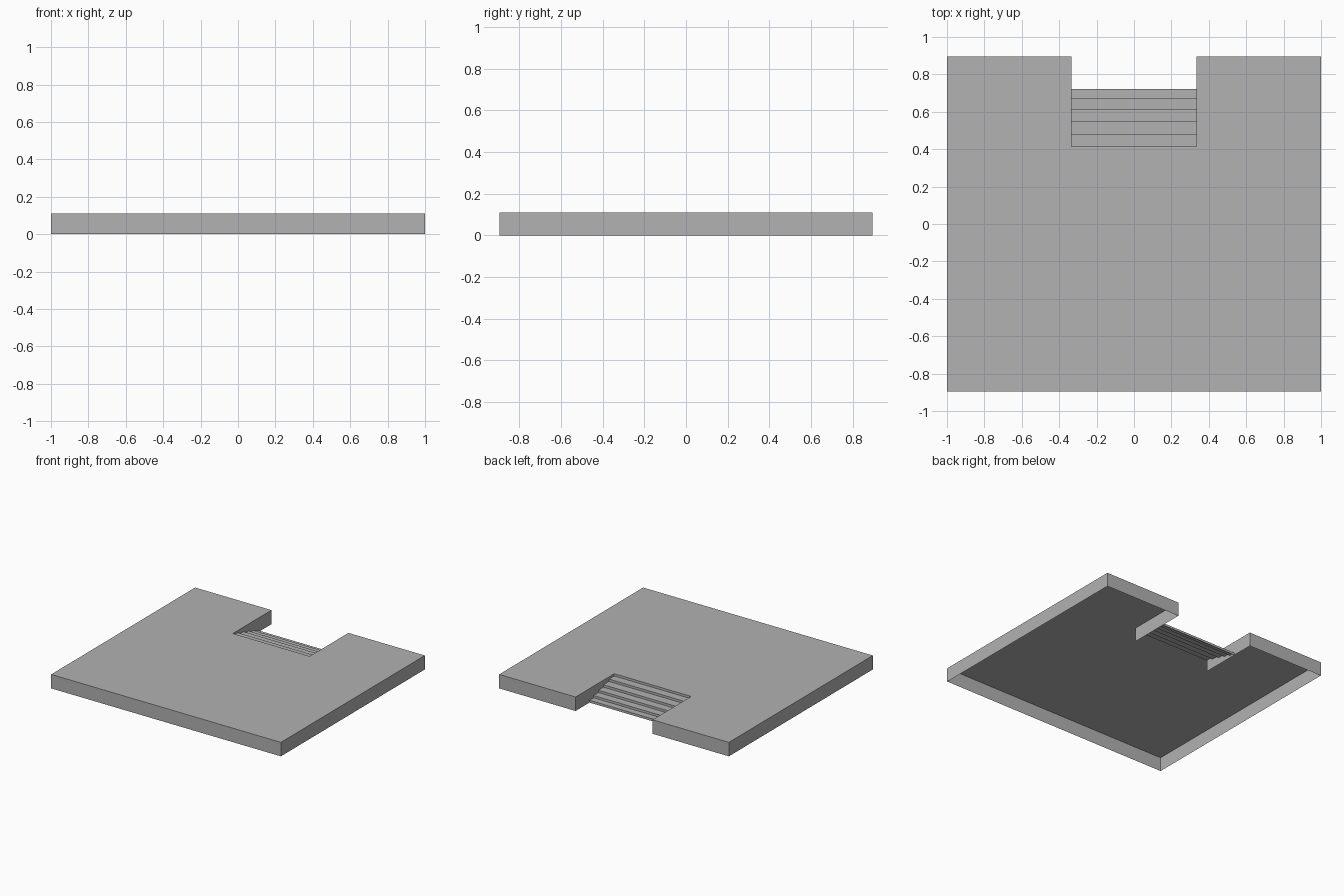
import bpy
import bmesh

cube = bpy.data.objects.get("Cube")
if cube:
    bpy.data.objects.remove(cube)

HALF_X, HALF_Y, HEIGHT = 1.0, 0.895, 0.11
NOTCH = 0.335                                    # half width of the stair recess
STEP_YS = [0.414, 0.478, 0.548, 0.611, 0.671, 0.722]

grey = bpy.data.materials.new("plain grey")
grey.use_nodes = True
grey.diffuse_color = (0.445, 0.445, 0.445, 1)
grey.node_tree.nodes["Principled BSDF"].inputs["Base Color"].default_value = grey.diffuse_color


def finish(name, bm):
    mesh = bpy.data.meshes.new(name)
    bm.to_mesh(mesh)
    bm.free()
    mesh.materials.append(grey)
    obj = bpy.data.objects.new(name, mesh)
    bpy.context.collection.objects.link(obj)
    return obj


def extrude_path(bm, points, offset):
    """Sweep an open path along an offset to make a strip of quads."""
    near = [bm.verts.new(p) for p in points]
    far = [bm.verts.new([a + b for a, b in zip(p, offset)]) for p in points]
    for i in range(len(points) - 1):
        bm.faces.new((near[i], near[i + 1], far[i + 1], far[i]))


# Platform: hollow shell, open below and where the stairs meet the deck
outline = [(-NOTCH, STEP_YS[0]), (-NOTCH, HALF_Y), (-HALF_X, HALF_Y), (-HALF_X, -HALF_Y),
           (HALF_X, -HALF_Y), (HALF_X, HALF_Y), (NOTCH, HALF_Y), (NOTCH, STEP_YS[0])]
bm = bmesh.new()
extrude_path(bm, [(x, y, 0) for x, y in outline], (0, 0, HEIGHT))
top = [v for v in bm.verts if v.co.z > HEIGHT / 2]
bm.faces.new(top)
bmesh.ops.recalc_face_normals(bm, faces=bm.faces)
deck = max(bm.faces, key=lambda f: f.calc_area())
deck.normal_update()
if deck.normal.z < 0:
    bmesh.ops.reverse_faces(bm, faces=bm.faces)
finish("platform", bm)

# Stairs: thin zigzag of risers and treads leading down to the back
rise = HEIGHT / len(STEP_YS)
profile = []
for i, y in enumerate(STEP_YS):
    profile += [(-NOTCH, y, HEIGHT - i * rise), (-NOTCH, y, HEIGHT - (i + 1) * rise)]
bm = bmesh.new()
extrude_path(bm, profile, (2 * NOTCH, 0, 0))
bm.normal_update()
if sum(f.normal.z for f in bm.faces) < 0:
    bmesh.ops.reverse_faces(bm, faces=bm.faces)
finish("stairs", bm)
